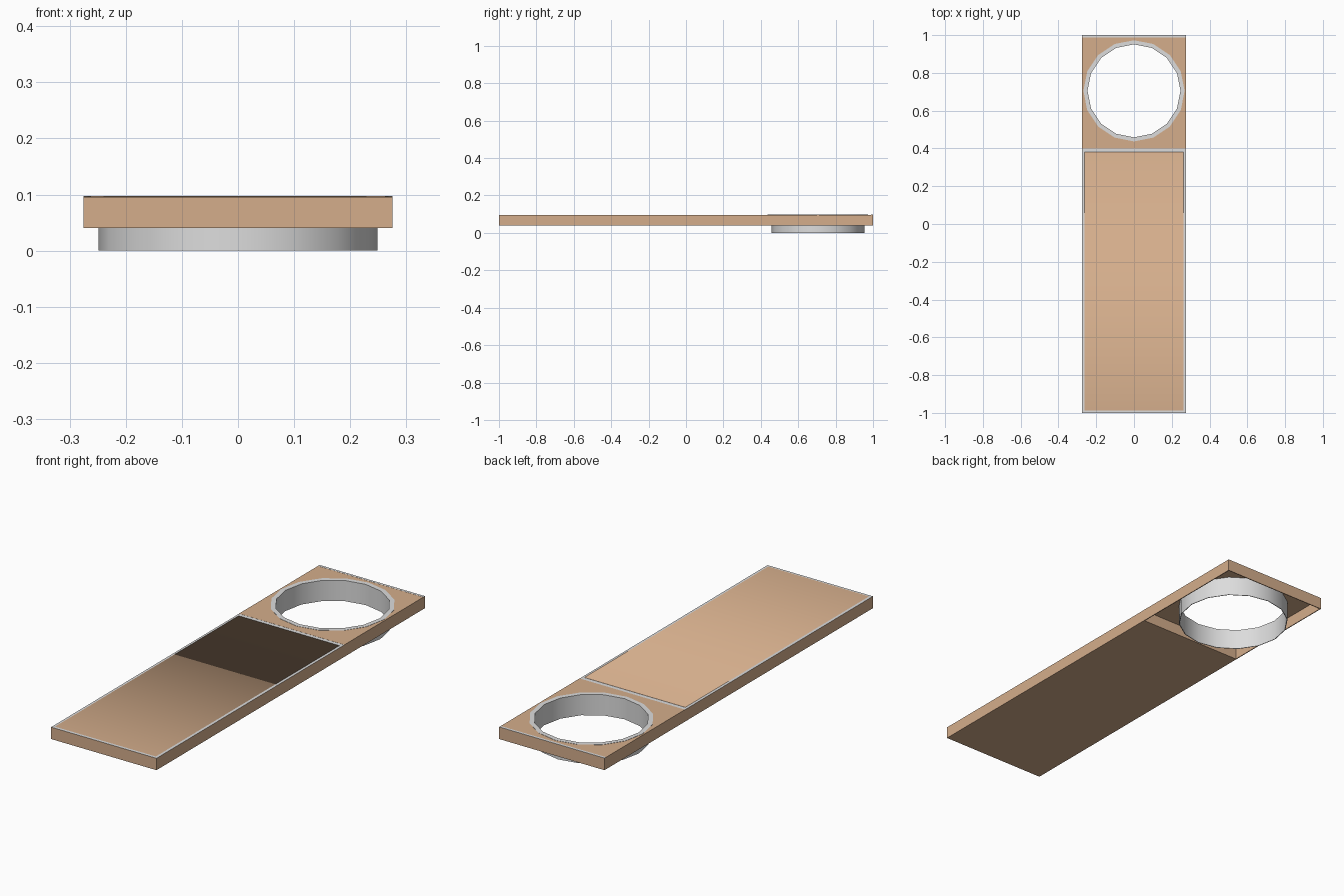
import bpy, bmesh, math

if "Cube" in bpy.data.objects:
    bpy.data.objects.remove(bpy.data.objects["Cube"])

W, TOP, LOW = 0.275, 0.096, 0.04      # half width, board top, board underside
SPLIT, HOLE_Y, SIDES = 0.4, 0.705, 16


def material(name, colour):
    m = bpy.data.materials.new(name)
    m.diffuse_color = (*colour, 1)
    m.use_nodes = True
    m.node_tree.nodes["Principled BSDF"].inputs["Base Color"].default_value = m.diffuse_color
    return m


wood = material("tan wood", (0.66, 0.42, 0.26))
grey = material("light grey metal", (0.72, 0.72, 0.72))


def finish(bm, name, *mats):
    me = bpy.data.meshes.new(name)
    bm.to_mesh(me)
    bm.free()
    ob = bpy.data.objects.new(name, me)
    bpy.context.collection.objects.link(ob)
    for m in mats:
        me.materials.append(m)
    return ob


def box(name, x0, x1, y0, y1, z0, z1, mat, top_mat=None):
    bm = bmesh.new()
    bmesh.ops.create_cube(bm, size=1)
    for v in bm.verts:
        v.co = (x1 if v.co.x > 0 else x0, y1 if v.co.y > 0 else y0, z1 if v.co.z > 0 else z0)
    bm.normal_update()
    for f in bm.faces:
        f.material_index = int(top_mat is not None and f.normal.z > 0.9)
    return finish(bm, name, mat, *([top_mat] if top_mat else []))


def circle(bm, r, z):
    return [bm.verts.new((r * math.cos(a), HOLE_Y + r * math.sin(a), z))
            for a in (2 * math.pi * i / SIDES for i in range(SIDES))]


def loop_edges(bm, vs):
    return [bm.edges.new((vs[i], vs[(i + 1) % len(vs)])) for i in range(len(vs))]


# Long solid part of the board, with its grey border showing on top
box("board_base", -W, W, -1, SPLIT, LOW, TOP, wood, grey)

# Smooth panel sheet whose far end folds down into the groove
bm = bmesh.new()
rows = [[bm.verts.new((x, y, z)) for x in (-0.263, 0.263)]
        for y, z in ((-0.988, TOP + 0.001), (0.38, TOP + 0.001), (0.38, TOP))]
for a, b in zip(rows, rows[1:]):
    bm.faces.new((a[0], a[1], b[1], b[0])).smooth = True
finish(bm, "panel_sheet", wood)

# Thin walls around the open underside of the hole section
for side in (-1, 1):
    xs = sorted((side * W, side * (W - 0.004)))
    box("side_wall", *xs, SPLIT, 1, LOW, TOP, wood)
box("end_wall", -W, W, 0.996, 1, LOW, TOP, wood)
box("end_trim", -W, W, 0.988, 1, TOP, TOP + 0.001, grey)

# Top plate with the round hole
bm = bmesh.new()
rect = [bm.verts.new((x, y, TOP + 0.0005))
        for x, y in ((-W, SPLIT), (W, SPLIT), (W, 1), (-W, 1))]
edges = loop_edges(bm, rect) + loop_edges(bm, circle(bm, 0.249, TOP + 0.0005))
bmesh.ops.triangle_fill(bm, edges=edges, use_beauty=True)
bm.normal_update()
for f in bm.faces:
    if f.normal.z < 0:
        f.normal_flip()
plate = finish(bm, "hole_plate", wood)
mod = plate.modifiers.new("thickness", 'SOLIDIFY')
mod.thickness = 0.004
mod.offset = -1

# Ring sleeve with a flat flange on the plate
bm = bmesh.new()
profile = [(0.246, 0), (0.249, 0), (0.249, TOP), (0.268, TOP), (0.268, TOP + 0.0015), (0.246, TOP + 0.0015)]
loops = [circle(bm, r, z) for r, z in profile]
for k in range(len(loops)):
    a, b = loops[k], loops[(k + 1) % len(loops)]
    for i in range(SIDES):
        j = (i + 1) % SIDES
        bm.faces.new((a[i], a[j], b[j], b[i]))
bmesh.ops.recalc_face_normals(bm, faces=bm.faces)
ring = finish(bm, "ring_sleeve", grey)
bpy.context.view_layer.objects.active = ring
ring.select_set(True)
bpy.ops.object.shade_smooth_by_angle(angle=math.radians(35))
